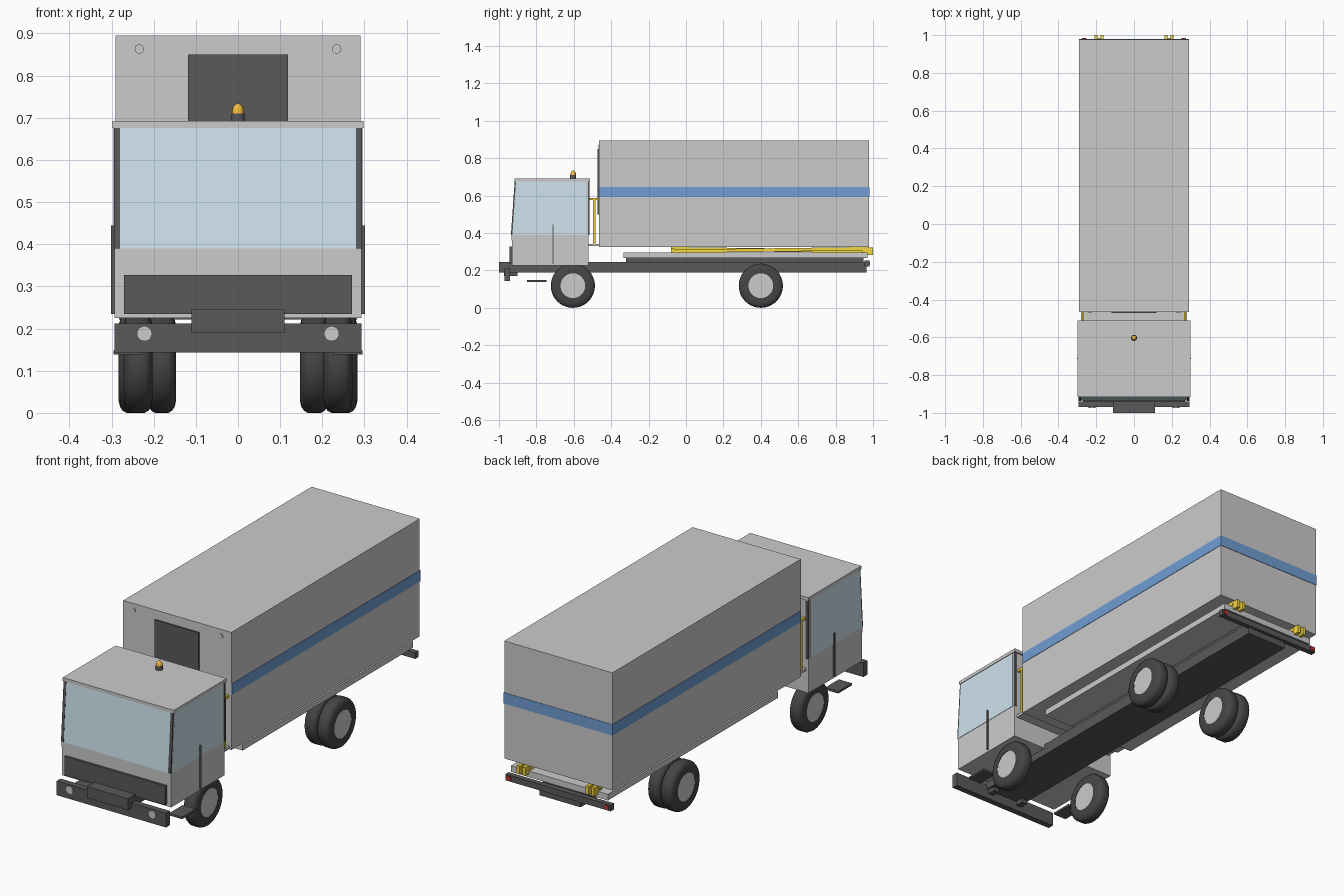
import bpy, bmesh, math
from mathutils import Matrix, Vector

if "Cube" in bpy.data.objects:
    bpy.data.objects.remove(bpy.data.objects["Cube"])


def mat(name, r, g, b):
    m = bpy.data.materials.new(name)
    m.diffuse_color = (r, g, b, 1)
    m.use_nodes = True
    m.node_tree.nodes["Principled BSDF"].inputs["Base Color"].default_value = m.diffuse_color
    return m


DARK = mat("dark_grey", 0.10, 0.10, 0.105)
TYRE = mat("rubber", 0.06, 0.06, 0.06)
GLASS = mat("glass", 0.62, 0.77, 0.86)
BLUE = mat("blue", 0.16, 0.34, 0.65)
YELLOW = mat("yellow", 0.9, 0.68, 0.05)
AMBER = mat("amber", 0.9, 0.5, 0.05)
RED = mat("red", 0.6, 0.03, 0.03)
LAMP = mat("lamp", 0.95, 0.95, 0.92)


def add(name, bm, m=None, smooth=False):
    bmesh.ops.recalc_face_normals(bm, faces=bm.faces)
    me = bpy.data.meshes.new(name)
    bm.to_mesh(me)
    bm.free()
    ob = bpy.data.objects.new(name, me)
    bpy.context.collection.objects.link(ob)
    if m:
        me.materials.append(m)
    if smooth:
        bpy.ops.object.select_all(action='DESELECT')
        ob.select_set(True)
        bpy.context.view_layer.objects.active = ob
        bpy.ops.object.shade_smooth_by_angle(angle=math.radians(40))
    return ob


def box(name, x, y, z, m=None):
    bm = bmesh.new()
    size = [b - a for a, b in (x, y, z)]
    mid = [(a + b) / 2 for a, b in (x, y, z)]
    bmesh.ops.create_cube(bm, size=1, matrix=Matrix.Translation(mid) @ Matrix.Diagonal((*size, 1)))
    return add(name, bm, m)


def pair(name, x, y, z, m=None):
    box(name + "_right", x, y, z, m)
    box(name + "_left", (-x[1], -x[0]), y, z, m)


def prism(name, x0, x1, yz, m=None):
    # side profile (y, z) extruded across x
    bm = bmesh.new()
    f = bm.faces.new([bm.verts.new((x0, y, z)) for y, z in yz])
    r = bmesh.ops.extrude_face_region(bm, geom=[f])
    bmesh.ops.translate(bm, vec=(x1 - x0, 0, 0), verts=[v for v in r["geom"] if isinstance(v, bmesh.types.BMVert)])
    return add(name, bm, m)


def lathe(name, centre, axis, prof, m=None, n=40):
    # profile (distance along axis, radius) spun around the axis
    rot = Vector((0, 0, 1)).rotation_difference(Vector(axis)).to_matrix().to_4x4()
    bm = bmesh.new()
    vs = [bm.verts.new((r, 0, h)) for h, r in prof]
    es = [bm.edges.new(p) for p in zip(vs, vs[1:])]
    bmesh.ops.spin(bm, geom=vs + es, cent=(0, 0, 0), axis=(0, 0, 1), angle=math.tau, steps=n)
    bmesh.ops.remove_doubles(bm, verts=bm.verts, dist=1e-5)
    bmesh.ops.transform(bm, matrix=Matrix.Translation(centre) @ rot, verts=bm.verts)
    return add(name, bm, m, True)


def disc(name, centre, axis, r, depth, m, n=24):
    return lathe(name, centre, axis, [(0, 0), (0, r), (depth, r), (depth, 0)], m, n)


# chassis
box("chassis_frame", (-0.11, 0.11), (-1.0, 0.965), (0.19, 0.245), DARK)
box("subframe", (-0.26, 0.26), (-0.335, 0.97), (0.265, 0.295))
box("subframe_mount", (-0.1, 0.1), (-0.32, 0.95), (0.245, 0.265), DARK)
box("rear_bumper", (-0.282, 0.282), (0.955, 0.98), (0.222, 0.252), DARK)
pair("tail_lamp", (0.252, 0.274), (0.978, 0.984), (0.228, 0.246), RED)

# cargo box
box("cargo_box", (-0.29, 0.29), (-0.465, 0.978), (0.325, 0.895))
box("blue_stripe", (-0.292, 0.292), (-0.463, 0.98), (0.592, 0.645), BLUE)
box("front_door_panel", (-0.118, 0.118), (-0.472, -0.46), (0.5, 0.85), DARK)

# folded scissor lift under the box
for s, side in ((1, "right"), (-1, "left")):
    for off, za, zb in ((0.2, 0.302, 0.316), (0.172, 0.316, 0.302)):
        x = s * off
        prism(f"lift_arm_{side}", x - 0.009, x + 0.009,
              [(-0.08, za - 0.009), (0.97, zb - 0.009), (0.97, zb + 0.009), (-0.08, za + 0.009)], YELLOW)
    for y in (-0.07, 0.45, 0.96):
        disc(f"lift_pin_{side}", (s * 0.186 - 0.026, y, 0.31), (1, 0, 0), 0.01, 0.052, YELLOW, 12)
for x in (0.17, 0.2):
    pair("lift_end_fork", (x - 0.008, x + 0.008), (0.94, 1.0), (0.282, 0.322), YELLOW)
pair("lift_end_block", (0.162, 0.208), (0.95, 0.985), (0.296, 0.312), YELLOW)

# cab body and roof
prism("cab_body", -0.293, 0.293,
      [(-0.93, 0.225), (-0.932, 0.39), (-0.912, 0.68), (-0.52, 0.68), (-0.52, 0.225)])
box("cab_roof", (-0.298, 0.298), (-0.917, -0.512), (0.676, 0.692))
prism("windscreen", -0.28, 0.28, [(-0.935, 0.39), (-0.915, 0.676), (-0.9, 0.676), (-0.92, 0.39)], GLASS)
for s, side in ((1, "right"), (-1, "left")):
    prism(f"side_window_{side}", s * 0.285, s * 0.295,
          [(-0.928, 0.39), (-0.909, 0.676), (-0.532, 0.676), (-0.532, 0.39)], GLASS)
    prism(f"front_pillar_{side}", s * 0.28, s * 0.294,
          [(-0.936, 0.39), (-0.916, 0.676), (-0.905, 0.676), (-0.925, 0.39)], DARK)
pair("rear_pillar", (0.28, 0.294), (-0.524, -0.516), (0.39, 0.676), DARK)
pair("door_edge", (0.292, 0.301), (-0.715, -0.709), (0.235, 0.445), DARK)
box("grille", (-0.27, 0.27), (-0.943, -0.925), (0.235, 0.327), DARK)
box("front_bumper", (-0.293, 0.293), (-0.97, -0.94), (0.143, 0.212), DARK)
pair("bumper_bracket", (0.07, 0.1), (-0.945, -0.9), (0.17, 0.2), DARK)
pair("cab_step", (0.225, 0.295), (-0.85, -0.745), (0.138, 0.148), DARK)

# lamps and beacon
for s, side in ((1, "right"), (-1, "left")):
    disc(f"headlamp_{side}", (s * 0.222, -0.965, 0.188), (0, -1, 0), 0.018, 0.009, LAMP)
    disc(f"marker_lamp_{side}", (s * 0.234, -0.46, 0.863), (0, -1, 0), 0.011, 0.009, LAMP)
disc("beacon_base", (0, -0.603, 0.69), (0, 0, 1), 0.016, 0.02, DARK)
lathe("beacon_dome", (0, -0.603, 0.709), (0, 0, 1),
      [(0, 0.014), (0.012, 0.0135), (0.019, 0.01), (0.024, 0.005), (0.025, 0)], AMBER, 20)

# walkway and handrails behind the cab
box("walkway", (-0.28, 0.28), (-0.525, -0.463), (0.33, 0.342))
pair("handrail_post", (0.264, 0.276), (-0.497, -0.485), (0.34, 0.588), YELLOW)
pair("handrail_top", (0.264, 0.276), (-0.52, -0.463), (0.576, 0.588), YELLOW)

# wheels: single in front, double behind
W = 0.034
half = [(1.0, 0.066), (1.0, 0.09), (0.9, 0.104), (0.72, 0.113), (0.45, 0.118)]
tyre = [(-a * W, r) for a, r in half] + [(a * W, r) for a, r in reversed(half)]
for s, side in ((1, "right"), (-1, "left")):
    for name, x, y in (("front", 0.237, -0.605), ("rear_outer", 0.249, 0.4), ("rear_inner", 0.181, 0.4)):
        c = (s * x, y, 0.118)
        lathe(f"{name}_tyre_{side}", c, (1, 0, 0), tyre, TYRE, 48)
        disc(f"{name}_hub_{side}", (s * x - 0.032, y, 0.118), (1, 0, 0), 0.067, 0.064, None, 48)
